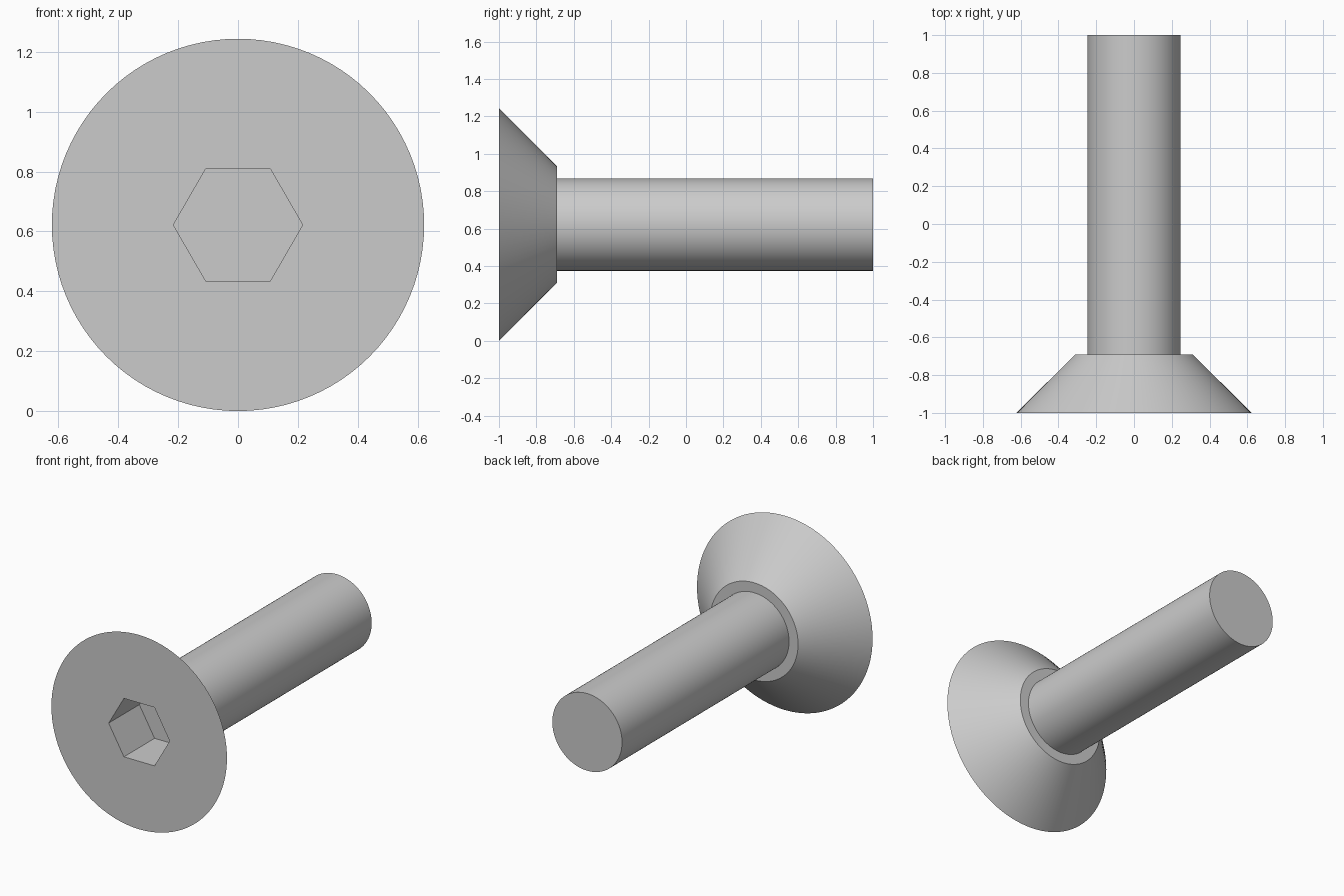
import bpy, bmesh, math

cube = bpy.data.objects.get("Cube")
if cube:
    bpy.data.objects.remove(cube, do_unlink=True)

SEGMENTS = 96
HEAD_R, NECK_R, SHANK_R, HEX_R = 0.622, 0.311, 0.247, 0.216
FRONT, NECK, END = -1.0, -0.69, 1.0
CENTRE_Z = HEAD_R

steel = bpy.data.materials.new("steel_grey")
steel.use_nodes = True
colour = (0.6, 0.6, 0.6, 1)
steel.diffuse_color = colour
steel.node_tree.nodes["Principled BSDF"].inputs["Base Color"].default_value = colour

bm = bmesh.new()


def ring(radius, y, count=SEGMENTS):
    """Loop of vertices around the bolt's axis."""
    turns = [math.tau * i / count for i in range(count)]
    return [bm.verts.new((radius * math.cos(a), y, CENTRE_Z + radius * math.sin(a)))
            for a in turns]


def bridge(a, b):
    """Quads between two equal loops."""
    n = len(a)
    for i in range(n):
        j = (i + 1) % n
        bm.faces.new((a[i], a[j], b[j], b[i]))


# Conical head, shoulder and shank
rim = ring(HEAD_R, FRONT)
loops = [rim, ring(NECK_R, NECK), ring(SHANK_R, NECK), ring(SHANK_R, END)]
for a, b in zip(loops, loops[1:]):
    bridge(a, b)
bm.faces.new(loops[-1])

# Hexagonal socket with a flat floor
mouth = ring(HEX_R, FRONT, 6)
floor = ring(HEX_R, NECK, 6)
bridge(mouth, floor)
bm.faces.new(floor)

# Flat front face, one sector for each side of the socket
step = SEGMENTS // 6
for i in range(6):
    arc = [rim[(i * step + k) % SEGMENTS] for k in range(step + 1)]
    bm.faces.new(arc + [mouth[(i + 1) % 6], mouth[i]])

bmesh.ops.recalc_face_normals(bm, faces=bm.faces)
mesh = bpy.data.meshes.new("countersunk_bolt")
bm.to_mesh(mesh)
bm.free()
mesh.materials.append(steel)

bolt = bpy.data.objects.new("countersunk_bolt", mesh)
bpy.context.collection.objects.link(bolt)
bpy.ops.object.select_all(action='DESELECT')
bolt.select_set(True)
bpy.context.view_layer.objects.active = bolt
bpy.ops.object.shade_smooth_by_angle(angle=math.radians(30))
